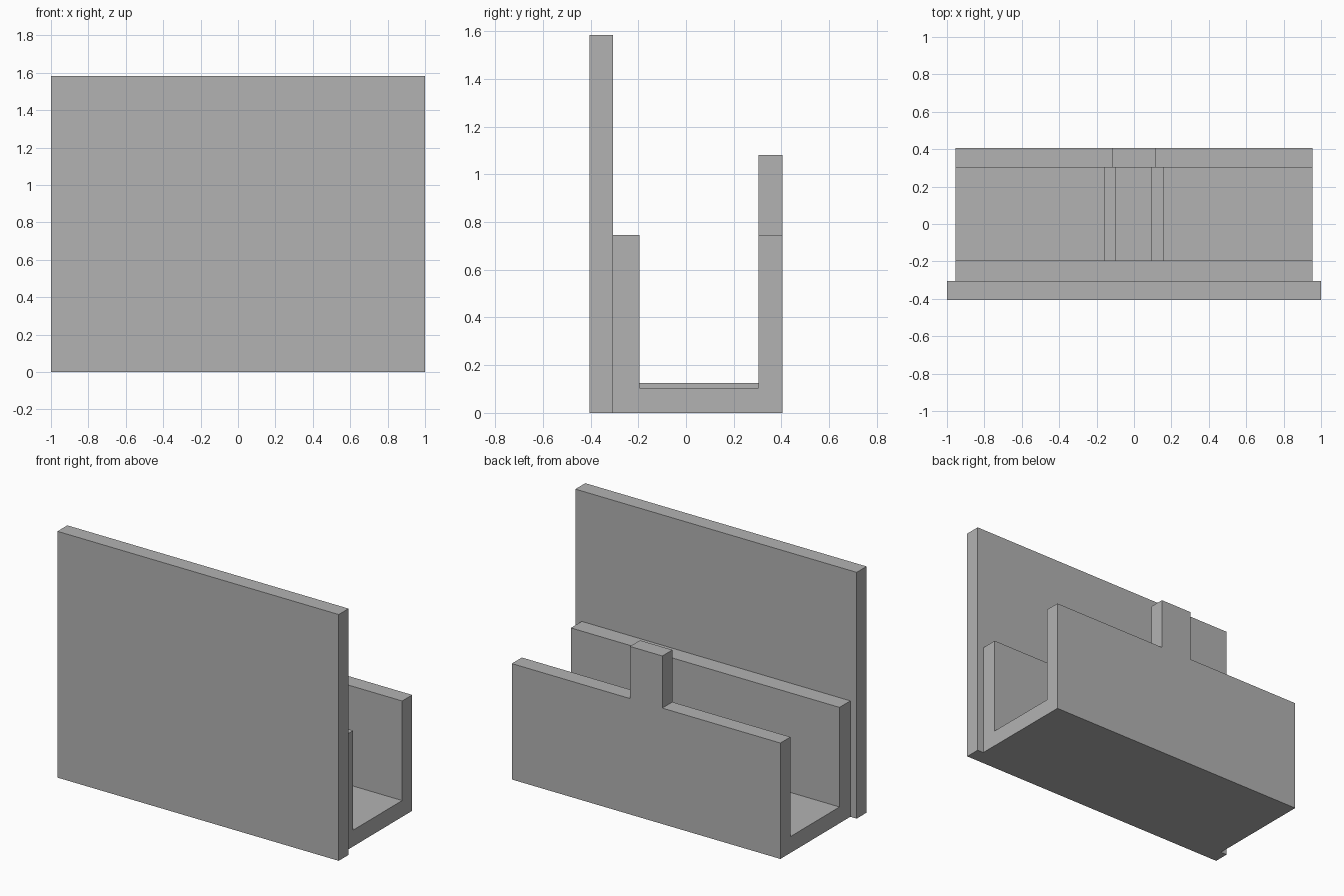
import bpy
import bmesh

cube = bpy.data.objects.get("Cube")
if cube:
    bpy.data.objects.remove(cube, do_unlink=True)

grey = bpy.data.materials.new("plain_grey")
grey.use_nodes = True
colour = (0.45, 0.45, 0.45, 1)
grey.diffuse_color = colour
grey.node_tree.nodes["Principled BSDF"].inputs["Base Color"].default_value = colour


def extrude_profile(name, points, offset):
    """Extrude a closed flat outline along the offset vector."""
    bm = bmesh.new()
    face = bm.faces.new([bm.verts.new(p) for p in points])
    result = bmesh.ops.extrude_face_region(bm, geom=[face], use_keep_orig=True)
    moved = [g for g in result["geom"] if isinstance(g, bmesh.types.BMVert)]
    bmesh.ops.translate(bm, verts=moved, vec=offset)
    bmesh.ops.recalc_face_normals(bm, faces=bm.faces)
    mesh = bpy.data.meshes.new(name)
    bm.to_mesh(mesh)
    bm.free()
    mesh.materials.append(grey)
    obj = bpy.data.objects.new(name, mesh)
    bpy.context.collection.objects.link(obj)
    return obj


def box(name, x, y, z):
    outline = [(x[0], y[0], z[0]), (x[1], y[0], z[0]),
               (x[1], y[1], z[0]), (x[0], y[1], z[0])]
    return extrude_profile(name, outline, (0, 0, z[1] - z[0]))


FRONT, BACK = -0.405, 0.405
JOINT, INNER_FRONT, INNER_BACK = -0.305, -0.195, 0.303
FLOOR, RIM, TAB_TOP, PANEL_TOP = 0.105, 0.745, 1.08, 1.583
HALF, TAB = 0.955, 0.115

# Tall front panel
box("front_panel", (-1, 1), (FRONT, JOINT), (0, PANEL_TOP))

# Open-ended U-shaped tray with the front wall against the panel
channel = [(JOINT, 0), (BACK, 0), (BACK, RIM), (INNER_BACK, RIM),
           (INNER_BACK, FLOOR), (INNER_FRONT, FLOOR),
           (INNER_FRONT, RIM), (JOINT, RIM)]
extrude_profile("tray", [(-HALF, y, z) for y, z in channel], (2 * HALF, 0, 0))

# Raised tab in the middle of the back wall
box("back_tab", (-TAB, TAB), (INNER_BACK, BACK), (RIM, TAB_TOP))

# Two low ribs across the tray floor
for name, x in (("right_floor_rib", -0.16), ("left_floor_rib", 0.092)):
    box(name, (x, x + 0.065), (INNER_FRONT, INNER_BACK), (FLOOR, 0.125))
